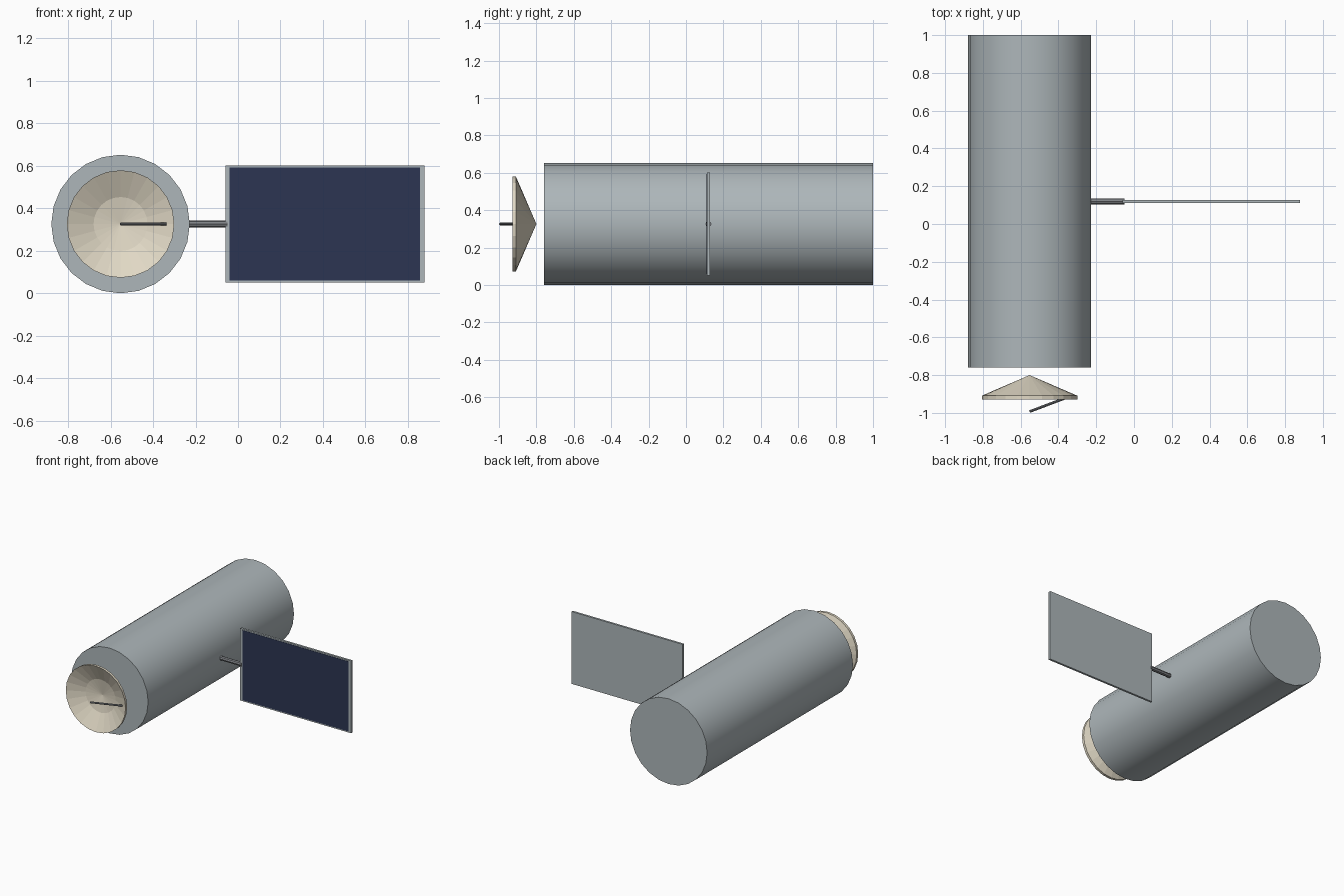
import bpy, bmesh, math
from mathutils import Vector

if "Cube" in bpy.data.objects:
    bpy.data.objects.remove(bpy.data.objects["Cube"])

AXIS_X, AXIS_Z = -0.553, 0.326
ARM_Y = 0.12


def material(name, color):
    m = bpy.data.materials.new(name)
    m.use_nodes = True
    m.diffuse_color = (*color, 1)
    m.node_tree.nodes["Principled BSDF"].inputs["Base Color"].default_value = (*color, 1)
    return m


hull_grey = material("hull grey", (0.42, 0.47, 0.49))
dish_cream = material("dish cream", (0.75, 0.69, 0.56))
strut_grey = material("strut grey", (0.21, 0.22, 0.235))
cell_blue = material("cell blue", (0.025, 0.036, 0.085))


def rod(name, start, end, radius, sides, mat):
    a, b = Vector(start), Vector(end)
    bpy.ops.mesh.primitive_cylinder_add(vertices=sides, radius=radius,
                                        depth=(b - a).length, location=(a + b) / 2)
    ob = bpy.context.object
    ob.name = name
    ob.rotation_euler = (b - a).to_track_quat('Z', 'Y').to_euler()
    ob.data.materials.append(mat)
    bpy.ops.object.shade_smooth_by_angle(angle=math.radians(40))
    return ob


def box(name, low, high, mat):
    a, b = Vector(low), Vector(high)
    bpy.ops.mesh.primitive_cube_add(size=1, location=(a + b) / 2)
    ob = bpy.context.object
    ob.name = name
    ob.scale = b - a
    ob.data.materials.append(mat)
    return ob


def lathe(name, profile, sides, mat):
    """Spin (radius, y) points about the hull axis."""
    bm = bmesh.new()
    verts = [bm.verts.new((r, y, 0)) for r, y in profile]
    edges = [bm.edges.new(pair) for pair in zip(verts, verts[1:])]
    bmesh.ops.spin(bm, geom=verts + edges, cent=(0, 0, 0), axis=(0, 1, 0),
                   angle=math.tau, steps=sides)
    bmesh.ops.remove_doubles(bm, verts=bm.verts, dist=0.0005)
    bmesh.ops.recalc_face_normals(bm, faces=bm.faces)
    mesh = bpy.data.meshes.new(name)
    bm.to_mesh(mesh)
    bm.free()
    ob = bpy.data.objects.new(name, mesh)
    ob.location = (AXIS_X, 0, AXIS_Z)
    mesh.materials.append(mat)
    bpy.context.collection.objects.link(ob)
    return ob


# Main hull
rod("hull", (AXIS_X, -0.76, AXIS_Z), (AXIS_X, 1, AXIS_Z), 0.326, 24, hull_grey)

# Dish: cone back, short rim, two-step hollow front
lathe("dish", [(0, -0.80), (0.253, -0.909), (0.253, -0.928),
               (0.127, -0.868), (0, -0.845)], 24, dish_cream)

# Feed rod slanting out in front of the dish
rod("feed_rod", (AXIS_X + 0.215, -0.912, AXIS_Z), (AXIS_X, -0.993, AXIS_Z),
    0.007, 8, strut_grey)

# Side arm and solar panel
rod("panel_arm", (AXIS_X + 0.31, ARM_Y, AXIS_Z), (-0.05, ARM_Y, AXIS_Z),
    0.016, 8, strut_grey)
box("panel_frame", (-0.06, ARM_Y - 0.008, 0.05), (0.878, ARM_Y + 0.008, 0.602), hull_grey)
box("solar_cells", (-0.039, ARM_Y - 0.010, 0.059), (0.857, ARM_Y - 0.006, 0.593), cell_blue)
